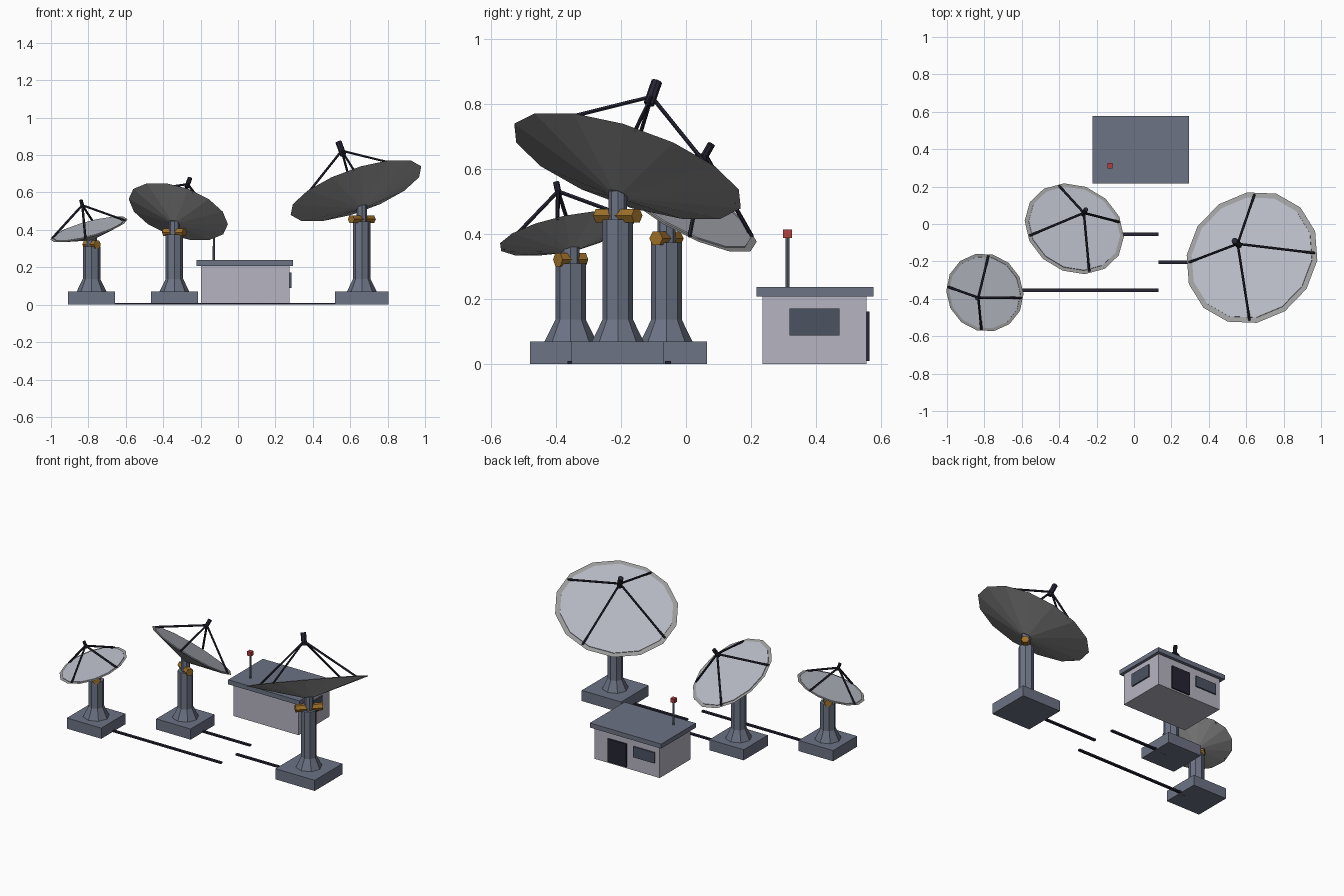
import bpy
import math
from mathutils import Matrix, Vector

cube = bpy.data.objects.get("Cube")
if cube:
    bpy.data.objects.remove(cube, do_unlink=True)


def material(name, rgb):
    # 8-bit display values converted to linear
    lin = [((c / 255 + 0.055) / 1.055) ** 2.4 for c in rgb] + [1]
    m = bpy.data.materials.new(name)
    m.use_nodes = True
    m.diffuse_color = lin
    m.node_tree.nodes["Principled BSDF"].inputs["Base Color"].default_value = lin
    return m


STEEL = material("blue grey steel", (108, 115, 132))
WALL = material("pale wall", (182, 180, 192))
BACK = material("dish grey", (158, 158, 158))
FACE = material("dish face", (184, 187, 197))
GOLD = material("ochre", (160, 114, 42))
DARK = material("near black", (38, 37, 52))
GLASS = material("window slate", (76, 82, 98))
RED = material("beacon red", (180, 62, 62))


def finish(name, mat):
    ob = bpy.context.object
    ob.name = name
    ob.data.name = name
    ob.data.materials.append(mat)
    return ob


def box(name, mat, lo, hi):
    lo, hi = Vector(lo), Vector(hi)
    bpy.ops.mesh.primitive_cube_add(size=1)
    ob = finish(name, mat)
    ob.data.transform(Matrix.Translation((lo + hi) / 2) @ Matrix.Diagonal((*(hi - lo), 1)))
    return ob


def rod(name, mat, a, b, r1, r2=None, sides=8, turn=0):
    """Faceted cylinder or cone from point a to point b."""
    a, b = Vector(a), Vector(b)
    axis = b - a
    bpy.ops.mesh.primitive_cone_add(vertices=sides, radius1=r1,
                                    radius2=r1 if r2 is None else r2, depth=axis.length)
    ob = finish(name, mat)
    tilt = math.acos(axis.normalized().z)
    azimuth = math.atan2(axis.y, axis.x)
    ob.data.transform(Matrix.Translation((a + b) / 2) @ Matrix.Rotation(azimuth, 4, "Z")
                      @ Matrix.Rotation(tilt, 4, "Y") @ Matrix.Rotation(turn, 4, "Z"))
    return ob


def antenna(tag, x, y, base, top, apex_z, radius, azimuth, tilt, axle):
    az, tilt = math.radians(azimuth), math.radians(tilt)
    h = base / 2
    # Pedestal
    box(tag + "_base", STEEL, (x - h, y - h, 0), (x + h, y + h, 0.07))
    rod(tag + "_flared_foot", STEEL, (x, y, 0.07), (x, y, 0.137), 0.08, 0.047)
    rod(tag + "_column", STEEL, (x, y, 0.137), (x, y, top), 0.047)
    rod(tag + "_neck", STEEL, (x, y, top), (x, y, apex_z + 0.01), 0.028)
    # Elevation axle across the pointing direction
    side = Vector((-math.sin(az), math.cos(az), 0)) * axle / 2
    pivot = Vector((x, y, top + 0.012))
    rod(tag + "_axle", GOLD, pivot - side, pivot + side, 0.024, sides=6)
    # Dish
    frame = (Matrix.Translation((x, y, apex_z)) @ Matrix.Rotation(az, 4, "Z")
             @ Matrix.Rotation(tilt, 4, "Y"))
    depth = 0.26 * radius
    rod(tag + "_dish", BACK, frame @ Vector((0, 0, 0)), frame @ Vector((0, 0, depth)),
        0.1 * radius, radius, sides=14)
    rod(tag + "_dish_face", FACE, frame @ Vector((0, 0, depth - 0.004)),
        frame @ Vector((0, 0, depth + 0.004)), 0.92 * radius, sides=14)
    # Feed and its four struts
    rod(tag + "_feed", DARK, frame @ Vector((0, 0, 0.83 * radius)),
        frame @ Vector((0, 0, 1.04 * radius)), 0.045 * radius)
    for i in range(4):
        a = math.pi / 4 + i * math.pi / 2
        foot = Vector((math.cos(a), math.sin(a), 0)) * 0.95 * radius
        foot.z = depth
        rod(f"{tag}_strut_{i + 1}", DARK, frame @ foot,
            frame @ Vector((0, 0, 0.9 * radius)), 0.0065, sides=6)


antenna("small_antenna", -0.783, -0.355, 0.25, 0.31, 0.35, 0.214, 218, 19, 0.1)
antenna("medium_antenna", -0.34, -0.06, 0.25, 0.375, 0.438, 0.277, 59, 34, 0.125)
antenna("large_antenna", 0.662, -0.21, 0.286, 0.445, 0.523, 0.373, 136, 26.5, 0.165)

# Ground cables
for tag, x0, x1, y in (("small", -0.7, 0.13, -0.355), ("medium", -0.3, 0.13, -0.055),
                       ("large", 0.13, 0.6, -0.205)):
    box(tag + "_cable", DARK, (x0, y - 0.009, 0), (x1, y + 0.009, 0.01))

# Control hut
box("hut_walls", WALL, (-0.198, 0.235, 0), (0.276, 0.556, 0.208))
box("hut_roof", STEEL, (-0.223, 0.217, 0.208), (0.295, 0.577, 0.238))
box("hut_door", DARK, (0.04, 0.556, 0.01), (0.175, 0.565, 0.162))
box("back_window", GLASS, (-0.165, 0.556, 0.09), (-0.01, 0.565, 0.16))
box("side_window", GLASS, (0.276, 0.318, 0.088), (0.285, 0.472, 0.171))

# Roof mast with beacon
rod("roof_mast", STEEL, (-0.129, 0.312, 0.238), (-0.129, 0.312, 0.39), 0.006)
box("beacon", RED, (-0.143, 0.298, 0.388), (-0.115, 0.326, 0.415))
